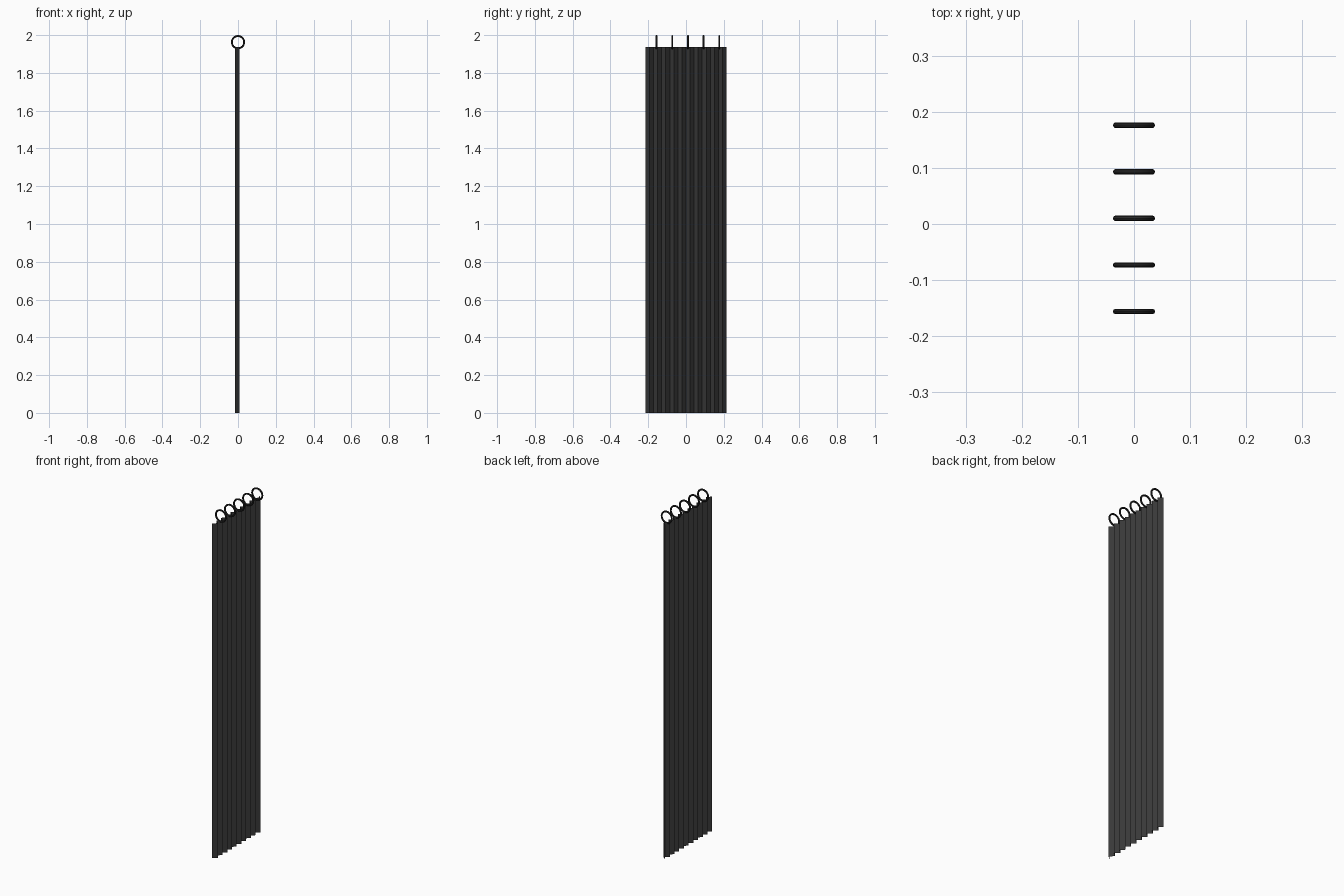
import bpy
import bmesh
import math

cube = bpy.data.objects.get("Cube")
if cube:
    bpy.data.objects.remove(cube, do_unlink=True)


def make_material(name, value):
    mat = bpy.data.materials.new(name)
    mat.use_nodes = True
    color = (value, value, value, 1)
    mat.diffuse_color = color
    mat.node_tree.nodes["Principled BSDF"].inputs["Base Color"].default_value = color
    return mat


fabric = make_material("charcoal_fabric", 0.04)
metal = make_material("black_metal", 0.022)

# Pleated curtain: a thin zigzag sheet
FOLDS = 10
HALF_WIDTH = 0.215
HEIGHT = 1.937
CENTRE_X = -0.005
DEPTH = 0.012

bm = bmesh.new()
previous = None
for i in range(2 * FOLDS + 1):
    y = -HALF_WIDTH + HALF_WIDTH * i / FOLDS
    x = CENTRE_X + (DEPTH if i % 2 else -DEPTH)
    column = [bm.verts.new((x, y, z)) for z in (0, HEIGHT)]
    if previous:
        bm.faces.new((previous[0], column[0], column[1], previous[1]))
    previous = column
mesh = bpy.data.meshes.new("curtain")
bm.to_mesh(mesh)
bm.free()
mesh.materials.append(fabric)
curtain = bpy.data.objects.new("curtain", mesh)
bpy.context.collection.objects.link(curtain)

# Row of hanging rings along the top edge
for i in range(5):
    bpy.ops.mesh.primitive_torus_add(
        major_radius=0.0325, minor_radius=0.005,
        major_segments=32, minor_segments=10,
        location=(0, 0.01 + 0.083 * (i - 2), 1.9625),
        rotation=(math.pi / 2, 0, 0))
    ring = bpy.context.object
    ring.name = f"curtain_ring_{i + 1}"
    ring.data.materials.append(metal)
    bpy.ops.object.shade_smooth_by_angle()
